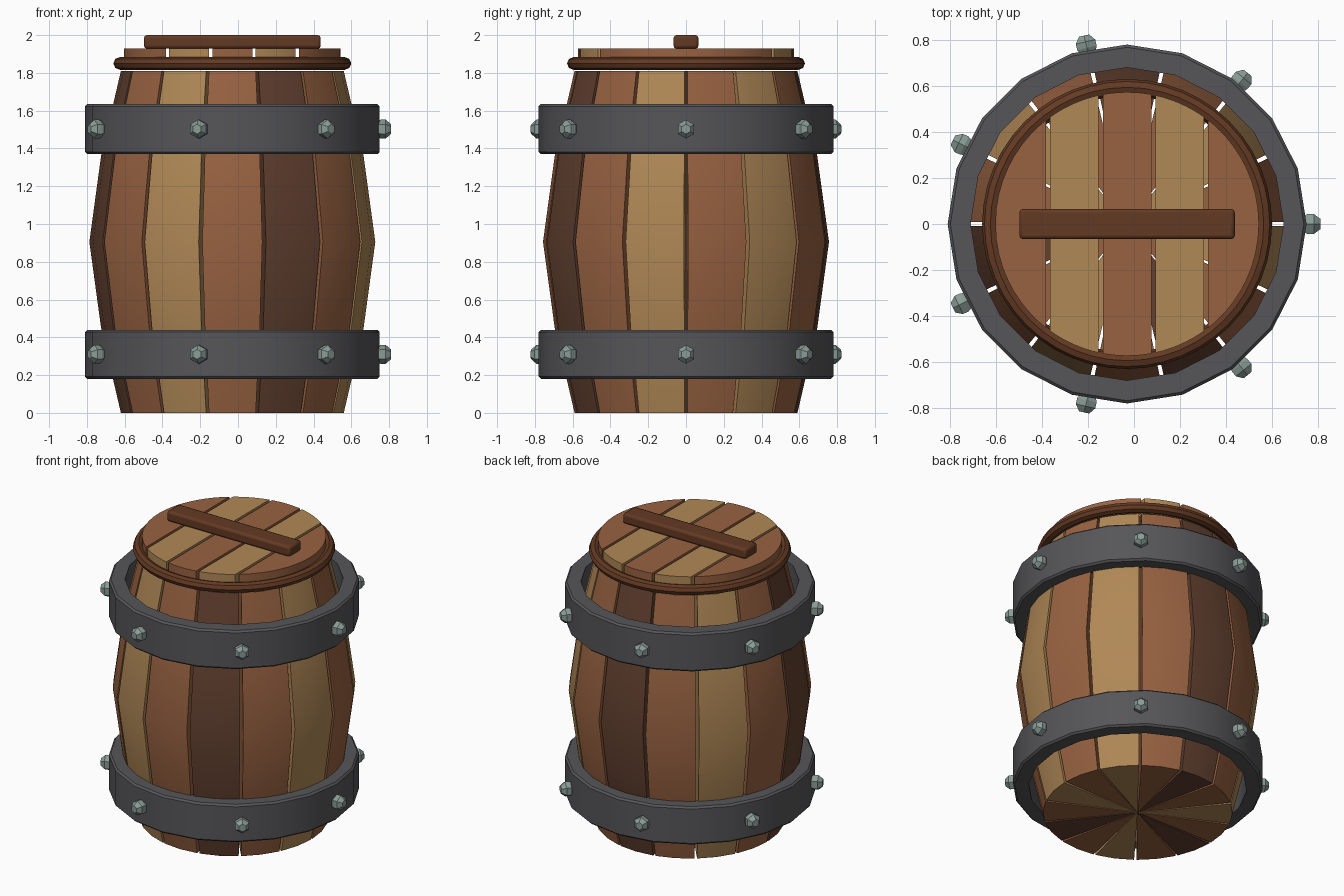
import bpy
import bmesh
from math import sin, cos, pi, radians, sqrt
from mathutils import Matrix

if "Cube" in bpy.data.objects:
    bpy.data.objects.remove(bpy.data.objects["Cube"])

CX = -0.03          # barrel axis, offset by the bolt that sticks out on one side
STAVES = 14
BOLTS = 7


def material(name, r, g, b):
    lin = [((c / 255 + 0.055) / 1.055) ** 2.4 for c in (r, g, b)] + [1.0]
    mat = bpy.data.materials.new(name)
    mat.use_nodes = True
    mat.diffuse_color = lin
    bsdf = next(n for n in mat.node_tree.nodes if n.type == "BSDF_PRINCIPLED")
    bsdf.inputs["Base Color"].default_value = lin
    bsdf.inputs["Roughness"].default_value = 0.8
    return mat


TAN = material("tan_wood", 176, 136, 86)
MID = material("red_brown_wood", 152, 98, 65)
DARK = material("dark_wood", 98, 64, 47)
TRIM = material("trim_wood", 100, 58, 35)
IRON = material("iron", 86, 86, 89)
STEEL = material("pale_steel", 138, 156, 150)


def finish(bm, name, mat, matrix=None, smooth=True, bevel=0):
    bmesh.ops.recalc_face_normals(bm, faces=bm.faces)
    mesh = bpy.data.meshes.new(name)
    bm.to_mesh(mesh)
    bm.free()
    mesh.materials.append(mat)
    obj = bpy.data.objects.new(name, mesh)
    bpy.context.collection.objects.link(obj)
    obj.matrix_world = matrix or Matrix.Translation((CX, 0, 0))
    if bevel:
        mod = obj.modifiers.new("soft_edges", "BEVEL")
        mod.width = bevel
        mod.segments = 2
    if smooth:
        bpy.ops.object.select_all(action="DESELECT")
        obj.select_set(True)
        bpy.context.view_layer.objects.active = obj
        bpy.ops.object.shade_smooth_by_angle(angle=radians(32))
    return obj


def stack(loops, wrap=False):
    """Skin a list of matching closed loops; cap the ends or wrap round."""
    bm = bmesh.new()
    rows = [[bm.verts.new(p) for p in loop] for loop in loops]
    pairs = list(zip(rows, rows[1:]))
    if wrap:
        pairs.append((rows[-1], rows[0]))
    else:
        bm.faces.new(rows[0])
        bm.faces.new(rows[-1])
    for a, b in pairs:
        for i in range(len(a)):
            j = (i + 1) % len(a)
            bm.faces.new((a[i], a[j], b[j], b[i]))
    return bm


def lathe(profile, sides, wrap=False):
    return stack([[(r * cos(2 * pi * i / sides), r * sin(2 * pi * i / sides), z)
                   for i in range(sides)] for r, z in profile], wrap)


# Staves: solid wedges with narrow gaps, bulging at the waist
stave_profile = [(0.59, 0), (0.695, 0.45), (0.757, 0.905), (0.695, 1.36), (0.59, 1.81)]
stave_colours = (MID, TAN, MID, DARK)
step = 2 * pi / STAVES
gap = radians(0.75)
for k in range(STAVES):
    angles = (k * step + gap, (k + 0.5) * step, (k + 1) * step - gap)
    tip = (0.004 * cos(angles[1]), 0.004 * sin(angles[1]))
    loops = [[(*tip, z)] + [(r * cos(a), r * sin(a), z) for a in angles]
             for r, z in stave_profile]
    finish(stack(loops), f"stave_{k + 1}", stave_colours[k % 4])

# Iron bands with a ring of bolts each
for label, z0, z1 in (("lower", 0.18, 0.44), ("upper", 1.37, 1.635)):
    c = 0.012
    profile = [(0.68, z0), (0.78 - c, z0), (0.78, z0 + c),
               (0.78, z1 - c), (0.78 - c, z1), (0.68, z1)]
    finish(lathe(profile, 20, True), f"{label}_band", IRON)
    for i in range(BOLTS):
        head = lathe([(0.036, 0.755), (0.05, 0.785), (0.05, 0.812), (0.026, 0.84)], 6)
        place = (Matrix.Translation((CX, 0, (z0 + z1) / 2))
                 @ Matrix.Rotation(2 * pi * i / BOLTS, 4, "Z")
                 @ Matrix.Rotation(pi / 2, 4, "Y"))
        finish(head, f"{label}_bolt_{i + 1}", STEEL, place, smooth=False)

# Lid planks cut from a disc
LID_R = 0.573
pitch = 0.229
for k in range(5):
    x0 = -LID_R if k == 0 else (k - 2.5) * pitch + 0.009
    x1 = LID_R if k == 4 else (k - 1.5) * pitch - 0.009
    # even spacing in angle keeps the rounded ends smooth
    xs = [x0 + (x1 - x0) * (1 - cos(pi * i / 12)) / 2 for i in range(13)]
    arc = [(x, sqrt(max(LID_R ** 2 - x * x, 0))) for x in xs]
    outline = arc + [(x, -y) for x, y in reversed(arc) if y > 1e-4]
    loops = [[(x, y, z) for x, y in outline] for z in (1.822, 1.93)]
    finish(stack(loops), f"lid_plank_{k + 1}", TAN if k % 2 else MID)

# Rounded rim around the lid
rim = [(0.594 + 0.036 * cos(pi * i / 4), 1.85 + 0.034 * sin(pi * i / 4)) for i in range(8)]
rim_obj = finish(lathe(rim, 48, True), "lid_rim", TRIM)
for poly in rim_obj.data.polygons:
    poly.use_smooth = True

# Handle bar across the lid
bar = stack([[(x, y, z) for x, y in ((-0.468, -0.066), (0.468, -0.066),
                                     (0.468, 0.066), (-0.468, 0.066))]
             for z in (1.928, 2.0)])
finish(bar, "lid_handle", TRIM, bevel=0.016)
